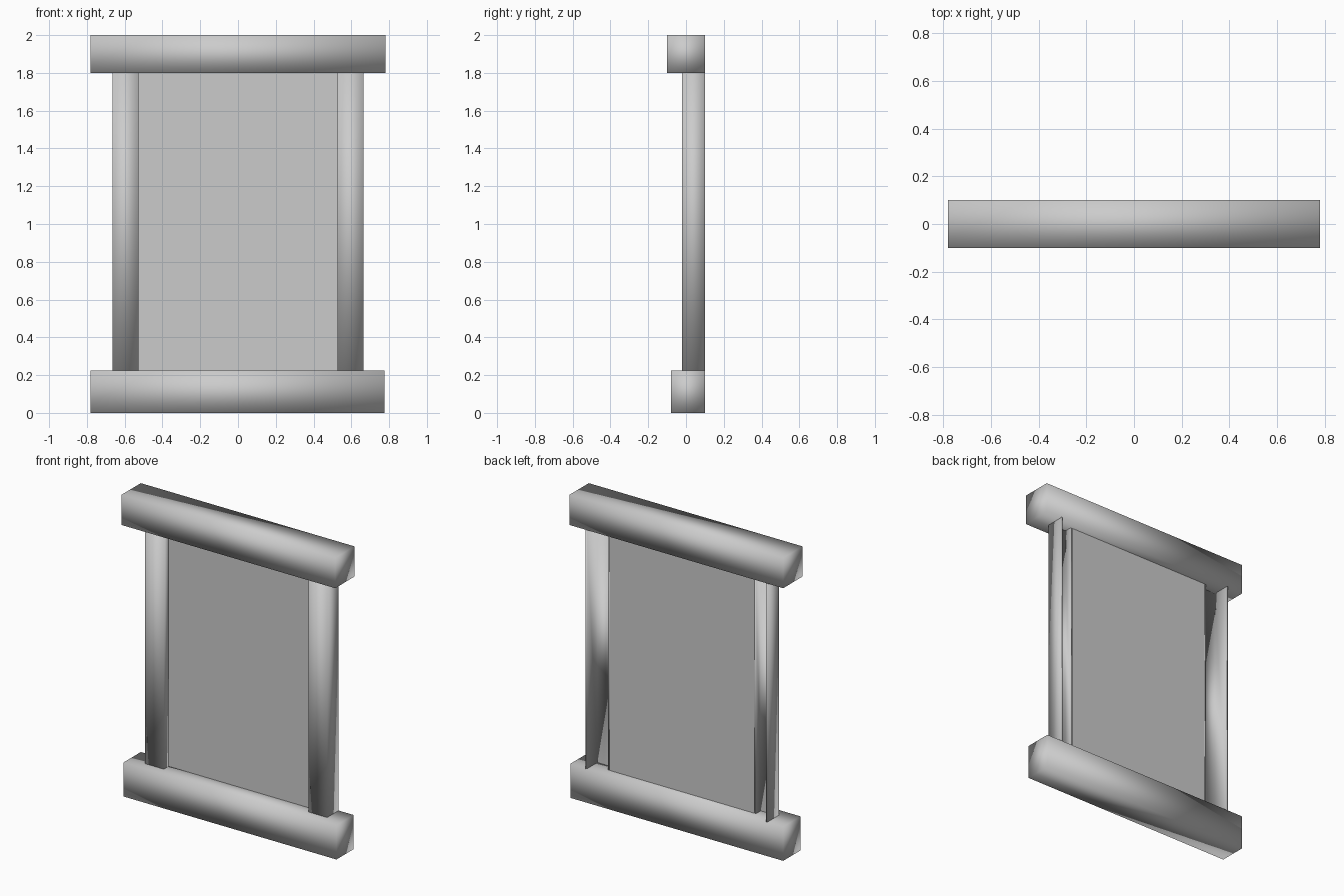
import bpy

cube = bpy.data.objects.get("Cube")
if cube:
    bpy.data.objects.remove(cube, do_unlink=True)

grey = bpy.data.materials.new("plain_grey")
grey.use_nodes = True
GREY = (0.6, 0.6, 0.6, 1)
grey.diffuse_color = GREY
grey.node_tree.nodes["Principled BSDF"].inputs["Base Color"].default_value = GREY

SHEET_BOTTOM, SHEET_TOP = 0.22, 1.805
THICKNESS = 0.012


def add_mesh(name, verts, faces, smooth):
    mesh = bpy.data.meshes.new(name)
    mesh.from_pydata(verts, [], faces)
    mesh.materials.append(grey)
    for poly in mesh.polygons:
        poly.use_smooth = smooth
    obj = bpy.data.objects.new(name, mesh)
    bpy.context.collection.objects.link(obj)
    return obj


def beam(name, x0, x1, y0, y1, z0, z1):
    """Softly shaded block with shared corner normals."""
    bpy.ops.mesh.primitive_cube_add(
        size=1, location=((x0 + x1) / 2, (y0 + y1) / 2, (z0 + z1) / 2))
    obj = bpy.context.object
    obj.name = name
    obj.scale = (x1 - x0, y1 - y0, z1 - z0)
    bpy.ops.object.transform_apply(location=False, rotation=False, scale=True)
    bpy.ops.object.shade_smooth()
    obj.data.materials.append(grey)


def sheet(name, profile, smooth):
    """Upright folded sheet: a plan profile raised between the beams."""
    n = len(profile)
    verts = [(x, y, z) for z in (SHEET_BOTTOM, SHEET_TOP) for x, y in profile]
    faces = [(i, i + 1, n + i + 1, n + i) for i in range(n - 1)]
    obj = add_mesh(name, verts, faces, smooth)
    solid = obj.modifiers.new("thickness", "SOLIDIFY")
    solid.thickness = THICKNESS
    solid.offset = -1
    solid.use_even_offset = True


# Top and bottom beams
beam("top_beam", -0.78, 0.78, -0.10, 0.10, 1.80, 2.00)
beam("bottom_beam", -0.78, 0.775, -0.08, 0.10, 0.0, 0.225)

# Hollow posts, open at the back, ordered so the outside faces outward
post = [(-0.665, 0.10), (-0.665, -0.02), (-0.528, -0.02), (-0.528, 0.04)]
sheet("right_post", post, True)
sheet("left_post", [(-x, y) for x, y in reversed(post)], True)

# Flat panel between the posts
sheet("panel", [(-0.528, 0.03), (0.528, 0.03)], False)
